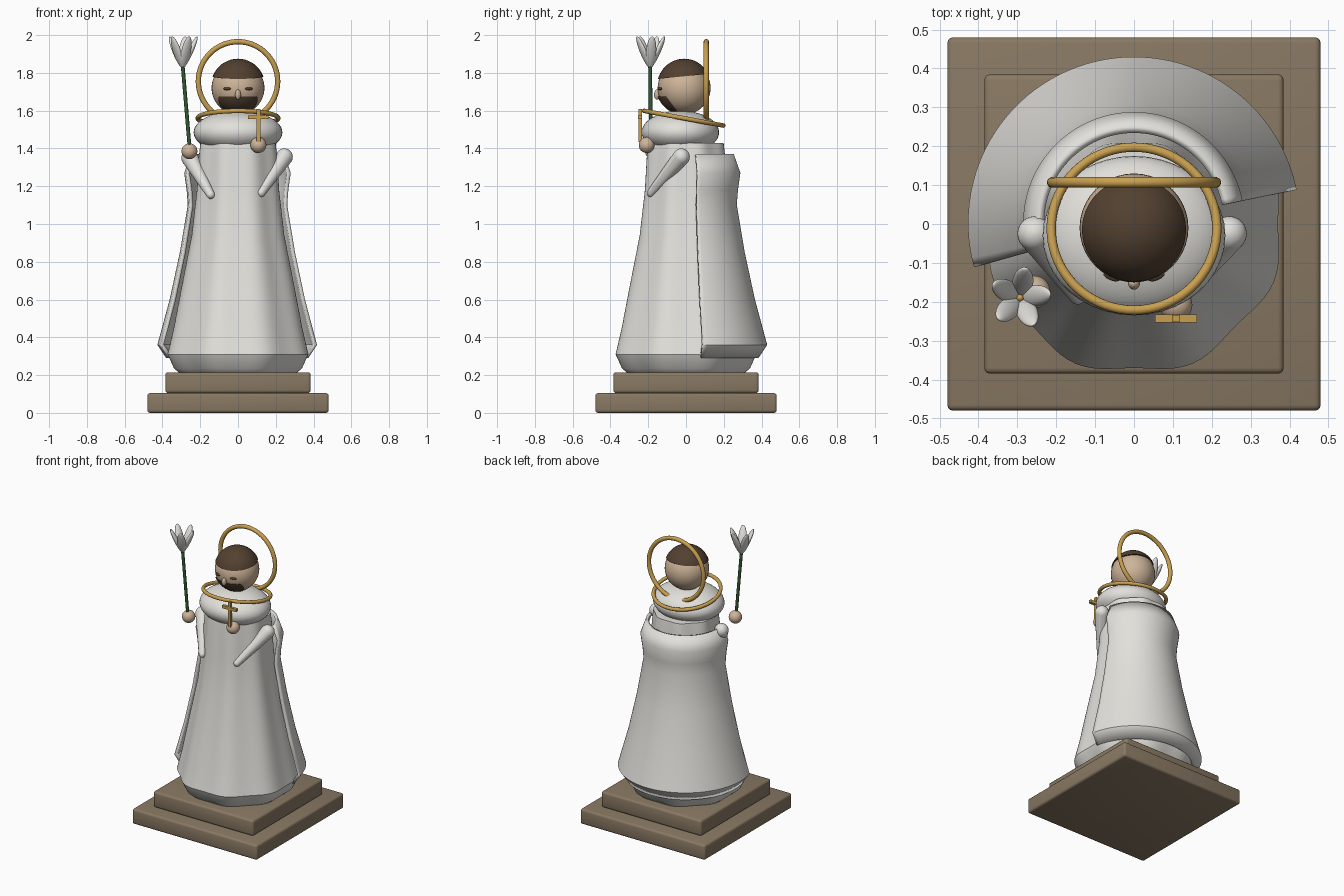
import bpy
import bmesh
from math import sin, cos, pi, radians
from mathutils import Vector, Matrix

cube = bpy.data.objects.get("Cube")
if cube:
    bpy.data.objects.remove(cube, do_unlink=True)


def material(name, rgb):
    m = bpy.data.materials.new(name)
    m.use_nodes = True
    m.diffuse_color = (*rgb, 1)
    bsdf = m.node_tree.nodes["Principled BSDF"]
    bsdf.inputs["Base Color"].default_value = (*rgb, 1)
    bsdf.inputs["Roughness"].default_value = 0.7
    return m


WHITE = material("white cloth", (0.76, 0.75, 0.71))
SKIN = material("skin", (0.62, 0.46, 0.32))
HAIR = material("brown hair", (0.085, 0.052, 0.03))
STONE = material("brown stone", (0.25, 0.19, 0.125))
GOLD = material("gold", (0.58, 0.35, 0.08))
GREEN = material("stem green", (0.03, 0.1, 0.03))


def finish(obj, name, mat, angle=40):
    obj.name = name
    obj.data.materials.append(mat)
    bpy.ops.object.select_all(action="DESELECT")
    obj.select_set(True)
    bpy.context.view_layer.objects.active = obj
    bpy.ops.object.shade_smooth_by_angle(angle=radians(angle))
    return obj


def from_bmesh(name, bm, mat, angle=40):
    mesh = bpy.data.meshes.new(name)
    bm.to_mesh(mesh)
    bm.free()
    obj = bpy.data.objects.new(name, mesh)
    bpy.context.collection.objects.link(obj)
    return finish(obj, name, mat, angle)


def box(name, centre, size, mat, bevel):
    bm = bmesh.new()
    bmesh.ops.create_cube(bm, size=1)
    bmesh.ops.scale(bm, vec=size, verts=bm.verts)
    bmesh.ops.translate(bm, vec=centre, verts=bm.verts)
    if bevel:
        bmesh.ops.bevel(bm, geom=bm.edges[:], offset=bevel, segments=3,
                        profile=0.5, affect="EDGES")
    return from_bmesh(name, bm, mat)


def ellipsoid(name, centre, radii, mat, rotation=None, cuts=()):
    """Ellipsoid; each cut (point, normal) removes the side the normal points to."""
    bm = bmesh.new()
    bmesh.ops.create_uvsphere(bm, u_segments=40, v_segments=24, radius=1)
    turn = rotation or Matrix.Identity(4)
    bm.transform(Matrix.Translation(centre) @ turn @ Matrix.Diagonal((*radii, 1)))
    for point, normal in cuts:
        bmesh.ops.bisect_plane(bm, geom=bm.verts[:] + bm.edges[:] + bm.faces[:],
                               plane_co=point, plane_no=normal, clear_outer=True)
        bmesh.ops.holes_fill(bm, edges=[e for e in bm.edges if e.is_boundary])
    return from_bmesh(name, bm, mat)


def limb(name, start, r0, end, r1, mat):
    """Tapered limb with round ends: the hull of two balls."""
    bm = bmesh.new()
    for p, r in ((start, r0), (end, r1)):
        bmesh.ops.create_uvsphere(bm, u_segments=24, v_segments=16, radius=r,
                                  matrix=Matrix.Translation(p))
    hull = bmesh.ops.convex_hull(bm, input=bm.verts[:])
    bmesh.ops.delete(bm, geom=[v for v in bm.verts if not v.link_faces], context="VERTS")
    return from_bmesh(name, bm, mat)


def lathe(name, profile, mat, start=0, sweep=360, steps=96, lobes=0, depth=0.0):
    """Turn a bottom-to-top (radius, z) profile, with optional folds."""
    bm = bmesh.new()
    full = sweep == 360
    count = steps if full else steps + 1
    rings = []
    for r, z in profile:
        ring = []
        for i in range(count):
            a = radians(start + sweep * i / steps)
            rr = r * (1 - depth * cos(lobes * a))
            ring.append(bm.verts.new((rr * cos(a), rr * sin(a), z)))
        rings.append(ring)
    for low, high in zip(rings, rings[1:]):
        for i in range(steps):
            j = (i + 1) % count
            bm.faces.new((low[i], low[j], high[j], high[i]))
    if full:
        bm.faces.new(rings[0][::-1])
        bm.faces.new(rings[-1])
    return from_bmesh(name, bm, mat, 35)


def ring(name, centre, major, minor, tilt, mat):
    bpy.ops.mesh.primitive_torus_add(location=centre, rotation=(radians(tilt), 0, 0),
                                     major_radius=major, minor_radius=minor,
                                     major_segments=72, minor_segments=14)
    return finish(bpy.context.object, name, mat)


# Stepped plinth
box("plinth_lower", (0, 0, 0.0525), (0.96, 0.96, 0.105), STONE, 0.015)
box("plinth_upper", (0, 0, 0.16), (0.77, 0.77, 0.11), STONE, 0.015)

# Folded robe and the open cape over its back
lathe("robe", [(0.32, 0.215), (0.345, 0.235), (0.38, 0.31), (0.347, 0.45), (0.308, 0.65),
               (0.25, 0.94), (0.222, 1.18), (0.212, 1.35), (0.203, 1.43)],
      WHITE, lobes=8, depth=0.025)
cape = lathe("cape", [(0.38, 0.29), (0.427, 0.36), (0.362, 0.6), (0.308, 0.85),
                      (0.266, 1.1), (0.272, 1.18), (0.285, 1.27), (0.25, 1.37)],
             WHITE, start=11.5, sweep=184, steps=56)
cape.location.y = 0.003
shell = cape.modifiers.new("thickness", "SOLIDIFY")
shell.thickness = 0.02
shell.offset = -1

# Shoulder cowl
ellipsoid("cowl", (0, -0.03, 1.485), (0.235, 0.205, 0.115), WHITE)

# Head, hair, beard and face
HEAD = Vector((0, -0.01, 1.72))
ellipsoid("head", HEAD, (0.14, 0.14, 0.14), SKIN)
ellipsoid("hair", HEAD + Vector((0, 0, 0.008)), (0.144, 0.144, 0.147), HAIR,
          cuts=[((0, -0.15, 1.768), (0, 0.1, -1))])
ellipsoid("beard", HEAD, (0.147, 0.147, 0.142), HAIR,
          cuts=[((0, 0, 1.675), (0, 0, 1)), ((0, -0.105, 1.675), (0, 0.085, 0.065))])
ellipsoid("nose", (0, -0.153, 1.685), (0.015, 0.016, 0.027), SKIN)
for side, s in (("left", 1), ("right", -1)):
    ellipsoid(side + "_eye", (s * 0.058, -0.136, 1.716), (0.022, 0.009, 0.008), HAIR,
              Matrix.Rotation(s * radians(22), 4, "Z"))

# Arms and hands
limb("left_arm", (0.245, -0.025, 1.355), 0.045, (0.122, -0.185, 1.165), 0.022, WHITE)
limb("right_arm", (-0.255, -0.025, 1.35), 0.045, (-0.145, -0.185, 1.155), 0.022, WHITE)
ellipsoid("left_hand", (0.108, -0.208, 1.418), (0.042, 0.042, 0.042), SKIN)
ellipsoid("right_hand", (-0.257, -0.175, 1.385), (0.042, 0.042, 0.042), SKIN)

# Halo, neck chain and hanging cross
ring("halo", (0, 0.107, 1.755), 0.21, 0.014, 90, GOLD)
ring("neck_chain", (0, -0.012, 1.56), 0.213, 0.012, -10.5, GOLD)
box("cross_upright", (0.108, -0.243, 1.522), (0.02, 0.018, 0.175), GOLD, 0)
box("cross_arm", (0.108, -0.243, 1.565), (0.108, 0.02, 0.02), GOLD, 0)

# Flower on a long stem
BLOOM = Vector((-0.293, -0.19, 1.84))
limb("flower_stem", Vector((-0.255, -0.185, 1.39)), 0.01, BLOOM, 0.01, GREEN)
ellipsoid("flower_centre", BLOOM + Vector((0, 0, 0.02)), (0.012, 0.012, 0.02), GOLD)
for i in range(5):
    turn = Matrix.Rotation(radians(80 + 72 * i), 4, "Z") @ Matrix.Rotation(radians(25), 4, "Y")
    centre = BLOOM + turn @ Vector((0.006, 0, 0.079))
    ellipsoid("petal_%d" % (i + 1), centre, (0.015, 0.027, 0.092), WHITE, turn)
